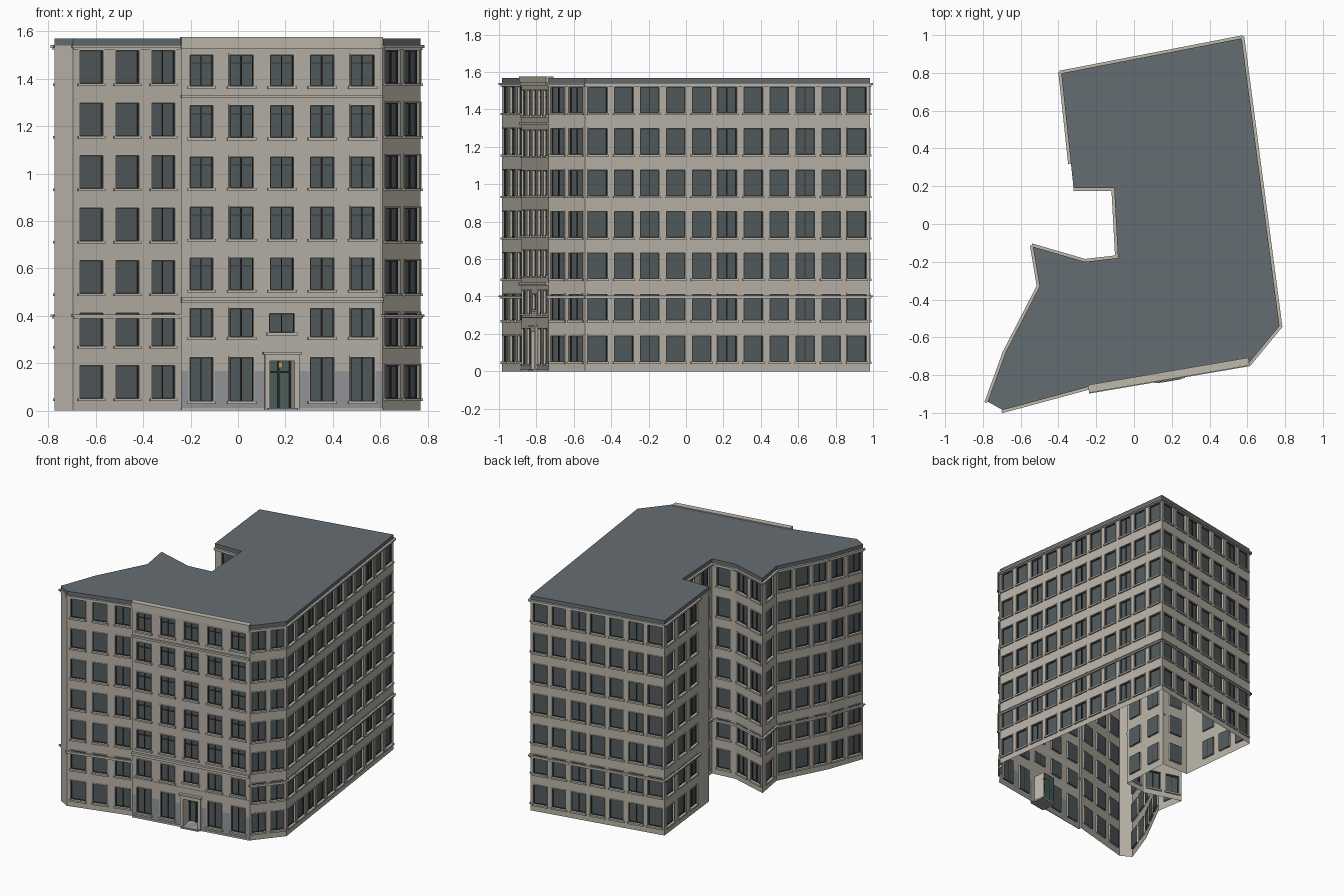
import bpy, bmesh
from mathutils import Vector

if "Cube" in bpy.data.objects:
    bpy.data.objects.remove(bpy.data.objects["Cube"])


def material(name, r, g, b):
    m = bpy.data.materials.new(name)
    m.diffuse_color = (r, g, b, 1)
    m.use_nodes = True
    m.node_tree.nodes["Principled BSDF"].inputs["Base Color"].default_value = m.diffuse_color
    return m


STONE = material("stone", .48, .45, .39)
TRIM = material("trim", .52, .49, .42)
GREY = material("plinth_grey", .30, .31, .33)
GLASS = material("glass", .085, .105, .11)
DARK = material("frame_dark", .035, .035, .035)
ROOF = material("roof_grey", .13, .155, .17)
DOOR = material("door_green", .07, .12, .11)

parts = {}


def part(name, *mats):
    if name not in parts:
        parts[name] = (bmesh.new(), mats)
    return parts[name][0]


class Wall:
    """Local frame of a wall: u along it, n outward, z up."""

    def __init__(self, p, q):
        self.p, self.d = Vector(p), Vector(q) - Vector(p)
        self.L = self.d.length
        self.d.normalize()
        self.n = Vector((self.d.y, -self.d.x))

    def at(self, u, n, z):
        v = self.p + self.d * u + self.n * n
        return Vector((v.x, v.y, z))

    def face(self, bm, pts, mat=0):
        f = bm.faces.new([bm.verts.new(self.at(*c)) for c in pts])
        f.material_index = mat

    def box(self, bm, u0, u1, n0, n1, z0, z1):
        v = [bm.verts.new(self.at(u, n, z)) for z in (z0, z1)
             for u, n in ((u0, n1), (u1, n1), (u1, n0), (u0, n0))]
        for f in ((3, 2, 1, 0), (4, 5, 6, 7), (0, 1, 5, 4),
                  (1, 2, 6, 5), (2, 3, 7, 6), (3, 0, 4, 7)):
            bm.faces.new([v[i] for i in f])

    def skin(self, holes, top, plinth=0):
        """Wall surface as a grid that leaves the openings free."""
        bm = part("walls", STONE, GREY)
        us = sorted({0, self.L, *[round(h[i], 4) for h in holes for i in (0, 1)]})
        zs = sorted({0, top, *([plinth] if plinth else []),
                     *[round(h[i], 4) for h in holes for i in (2, 3)]})
        for a, b in zip(us, us[1:]):
            for c, d in zip(zs, zs[1:]):
                u, z = (a + b) / 2, (c + d) / 2
                if not any(h[0] < u < h[1] and h[2] < z < h[3] for h in holes):
                    self.face(bm, ((a, 0, c), (b, 0, c), (b, 0, d), (a, 0, d)),
                              1 if z < plinth else 0)

    def reveal(self, h, depth):
        a, b, c, d = h
        ring = ((a, c), (b, c), (b, d), (a, d))
        for (u, z), (s, t) in zip(ring, ring[1:] + ring[:1]):
            self.face(part("reveals", TRIM),
                      ((u, 0, z), (s, 0, t), (s, -depth, t), (u, -depth, z)))

    def window(self, h, bars, transom=False, sill=.008):
        a, b, c, d = h
        r = .013
        self.reveal(h, r)
        self.face(part("window_glass", GLASS), ((a, -r, c), (b, -r, c), (b, -r, d), (a, -r, d)))
        fr = part("window_frames", DARK)
        t = .004
        for u in [a + t / 2, b - t / 2] + [a + (b - a) * k for k in bars]:
            self.box(fr, u - t / 2, u + t / 2, -r, -.006, c, d)
        for z in [c + t / 2, d - t / 2] + ([c + (d - c) * .74] if transom else []):
            self.box(fr, a, b, -r, -.007, z - t / 2, z + t / 2)
        tr = part("window_surrounds", TRIM)
        self.box(tr, a - sill, b + sill, 0, .011, c - .012, c)
        self.box(tr, a - .005, b + .005, 0, .005, d, d + .006)
        for u in (a - .005, b):
            self.box(tr, u, u + .005, 0, .005, c, d)

    def band(self, name, z0, z1, out, u0=0, u1=None, back=0):
        self.box(part(name, TRIM), u0, self.L if u1 is None else u1, back, out, z0, z1)


# Footprint, counterclockwise: start corner, window columns on the wall after it
B, P, Q = (-.24, -.862), (-.24, -.88), (.61, -.735)
plan = [((-.695, -.985), 3), (B, 0), (P, -1), (Q, 2), ((.77, -.54), 11),
        ((.57, .983), 7), ((-.385, .798), 3), ((-.32, .19), 1), ((-.105, .19), 2),
        ((-.085, -.18), 1), ((-.26, -.20), 2), ((-.535, -.12), 1), ((-.50, -.33), 3),
        ((-.68, -.68), 2), ((-.775, -.94), 0)]
ROWS, TOP = 7, 1.54

for i, (p, n) in enumerate(plan):
    w = Wall(p, plan[(i + 1) % len(plan)][0])
    if n < 0:
        block = w
        continue
    # ordinary window walls; the courtyard wing leaves its rear end blank
    span = .475 if i == 6 else w.L
    holes = []
    for k in range(n):
        u, half = span * (k + .5) / n, min(.051, span / n * .36)
        for r in range(ROWS):
            z = .052 + .2215 * r
            h = (round(u - half, 4), round(u + half, 4), round(z, 4), round(z + .138, 4))
            holes.append(h)
            w.window(h, (.5,) if k % 3 == 2 or n == 2 else ())
    w.skin(holes, TOP)
    if n:
        e = .008 if i not in (7, 9) else 0
        w.band("belt_course", .388, .398, .010, 0, span)
        w.band("belt_course", .398, .406, .015, -e, span + e)
        w.band("cornice", 1.522, 1.530, .008, 0, span)
        w.band("cornice", 1.530, 1.542, .015, -e, span + e)

# Front block with five bays
w = block
cos = w.d.x
sills = [.04, .31, .51, .725, .94, 1.152, 1.37]
heads = [.225, .43, .645, .86, 1.07, 1.287, 1.50]
holes = []
for k in range(5):
    u = (-.155 + .17 * k + .24) / cos
    for r in range(ROWS):
        h = (u - .05, u + .05, sills[r], heads[r])
        if k == 2 and r == 1:
            h = (u - .053, u + .053, .33, .41)
        if k == 2 and r == 0:
            h = (u - .052, u + .052, .012, .21)
        h = tuple(round(x, 4) for x in h)
        holes.append(h)
        if (k, r) == (2, 0):
            door = h
        else:
            w.window(h, (.5,), r > 1, .012)
w.skin(holes, TOP, .168)
for z0, z1, out in ((.455, .465, .010), (.465, .478, .018), (1.318, 1.332, .012),
                    (.285, .290, .003), (1.525, 1.545, .008)):
    w.band("block_bands", z0, z1, out)
w.band("block_parapet", 1.545, 1.577, .014, 0, w.L, -.028)
w.band("block_base", 0, .012, .004, 0, door[0])
w.band("block_base", 0, .012, .004, door[1], w.L)

# Entrance: recessed porch, door leaves, portal and step
a, b, c, d = door
w.reveal(door, .09)
leaf = part("entrance_door", DOOR)
w.face(leaf, ((a, -.09, c), (b, -.09, c), (b, -.09, d), (a, -.09, d)))
fr = part("door_frame", DARK)
for u in (a, (a + b) / 2 - .003, b - .006):
    w.box(fr, u, u + .006, -.09, -.08, c, d)
w.box(fr, a, b, -.09, -.075, .158, .168)
por = part("entrance_portal", TRIM)
for u in (a - .022, b):
    w.box(por, u, u + .022, 0, .012, 0, d)
w.box(por, a - .022, b + .022, 0, .012, d, .236)
w.box(por, a - .03, b + .03, 0, .022, .236, .248)
w.box(part("entrance_step", GREY), a - .012, b + .012, -.09, .025, 0, .012)
lamp = part("door_lamp", material("lamp_brass", .55, .40, .10))
w.box(lamp, (a + b) / 2 - .008, (a + b) / 2 + .008, -.05, -.035, .18, .205)

# Flat roof slab over the footprint
bm = part("roof", ROOF)
base = bm.faces.new([bm.verts.new((*p, 1.54)) for p, n in plan])
ext = bmesh.ops.extrude_face_region(bm, geom=[base], use_keep_orig=True)
for v in ext["geom"]:
    if isinstance(v, bmesh.types.BMVert):
        v.co.z = 1.569
bmesh.ops.recalc_face_normals(bm, faces=bm.faces)

for name, (bm, mats) in parts.items():
    if name == "walls":
        bmesh.ops.remove_doubles(bm, verts=bm.verts, dist=1e-5)
    me = bpy.data.meshes.new(name)
    bm.to_mesh(me)
    bm.free()
    for m in mats:
        me.materials.append(m)
    bpy.context.collection.objects.link(bpy.data.objects.new(name, me))
